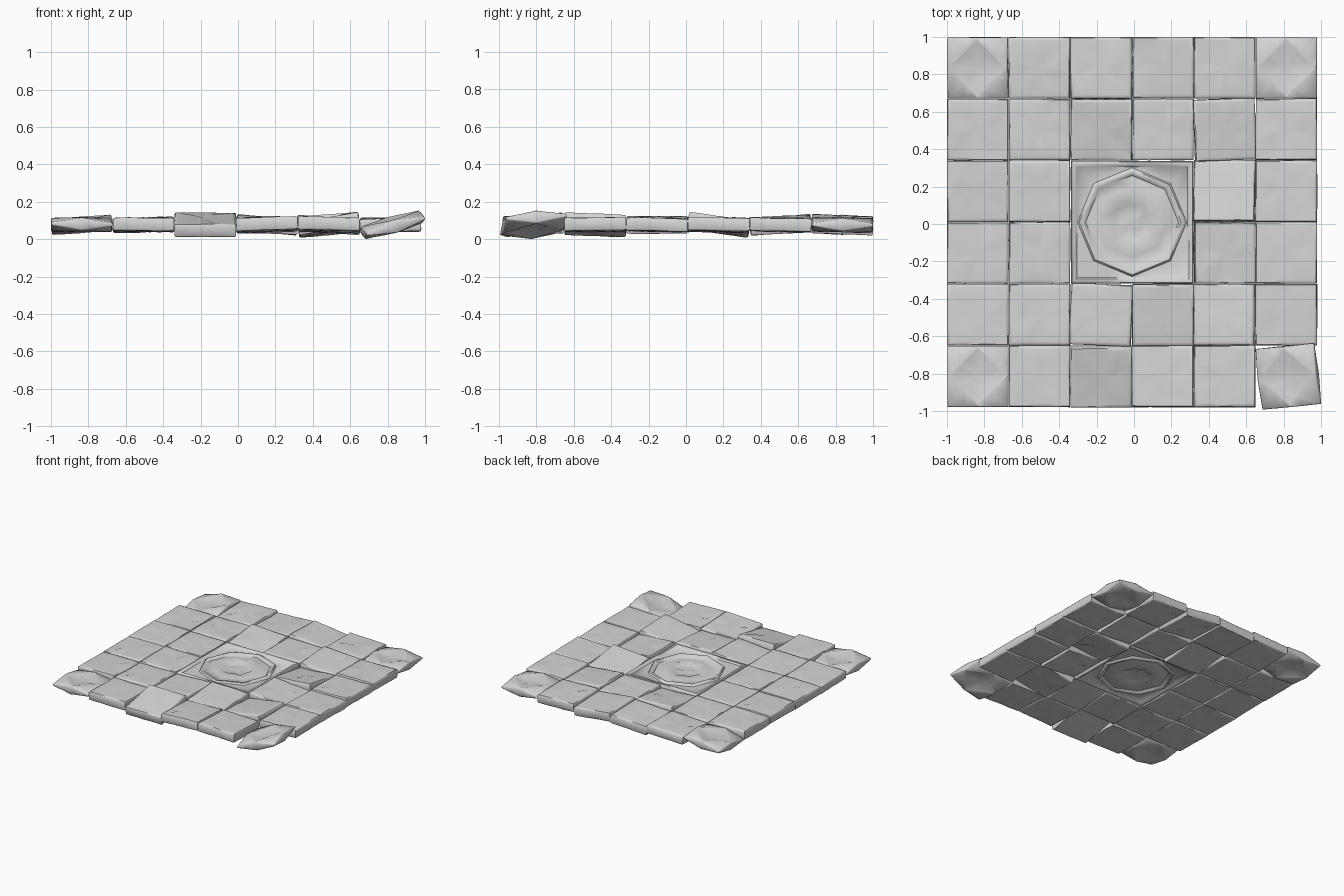
import bpy, bmesh, math, random

random.seed(7)
if "Cube" in bpy.data.objects:
    bpy.data.objects.remove(bpy.data.objects["Cube"], do_unlink=True)

GREY = (0.66, 0.66, 0.66, 1)
stone = bpy.data.materials.new("grey stone")
stone.use_nodes = True
stone.diffuse_color = GREY
stone.node_tree.nodes["Principled BSDF"].inputs["Base Color"].default_value = GREY

PITCH, MID, SEGS = 0.33, 0.085, 16


def ring(shape, r):
    """Sixteen points around a square, diamond or octagon."""
    pts = []
    for k in range(SEGS):
        a = math.tau * k / SEGS
        c, s = math.cos(a), math.sin(a)
        if shape == "square":
            d = r / max(abs(c), abs(s))
        elif shape == "diamond":
            d = r / (abs(c) + abs(s))
        else:
            d = r if k % 2 == 0 else r * math.cos(math.pi / 8)
        pts.append((d * c, d * s))
    return pts


def slab(name, profile, centre_z, place, tilt, chamfer=0.0):
    """Stone slab from concentric rings, carved alike on top and underside.
    Each profile entry is shape, radius, height above the middle, roughness.
    A chamfer slopes the four corners down towards the waist."""
    bm = bmesh.new()
    rows = []
    for side in (1, -1):
        loops = []
        for shape, r, z, rough in profile:
            j = lambda: random.uniform(-rough, rough)
            loop = []
            for x, y in ring(shape, r):
                h = z - chamfer * max(0, abs(x) + abs(y) - 0.16)
                loop.append(bm.verts.new((x + j() * 0.5, y + j() * 0.5, side * h + j())))
            loops.append(loop)
        rows.append((loops, bm.verts.new((0, 0, side * centre_z))))
    (top, top_mid), (low, low_mid) = rows
    stack = [[top_mid]] + top[::-1] + low + [[low_mid]]
    for a, b in zip(stack, stack[1:]):
        for k in range(SEGS):
            n = (k + 1) % SEGS
            if len(a) == 1:
                bm.faces.new((a[0], b[k], b[n]))
            elif len(b) == 1:
                bm.faces.new((a[k], b[0], a[n]))
            else:
                bm.faces.new((a[k], b[k], b[n], a[n]))
    bmesh.ops.recalc_face_normals(bm, faces=bm.faces)
    mesh = bpy.data.meshes.new(name)
    bm.to_mesh(mesh)
    bm.free()
    mesh.materials.append(stone)
    ob = bpy.data.objects.new(name, mesh)
    bpy.context.collection.objects.link(ob)
    ob.location = place
    ob.rotation_euler = tilt
    bpy.ops.object.select_all(action="DESELECT")
    ob.select_set(True)
    bpy.context.view_layer.objects.active = ob
    bpy.ops.object.shade_smooth_by_angle(angle=math.radians(50))


# Plain paving: a thin softened edge around a slightly worn face
plain = [("square", 0.164, 0.027, 0.001), ("square", 0.159, 0.034, 0.002),
         ("square", 0.145, 0.035, 0.002), ("square", 0.08, 0.035, 0.006)]
# Corner paving: chamfered corners around a shallow diamond dish
carved = [("square", 0.163, 0.029, 0.001), ("square", 0.158, 0.034, 0.001),
          ("diamond", 0.157, 0.035, 0.001), ("diamond", 0.148, 0.034, 0.001),
          ("diamond", 0.08, 0.022, 0.004)]

# Slabs that have visibly shifted: (row, column) from the back left corner
shifted = {
    (0, 0): (0.06, -0.12, 0), (0, 1): (0.02, -0.04, 0), (0, 2): (-0.02, -0.05, 0),
    (0, 3): (-0.04, 0.11, 0), (1, 2): (0.11, 0.05, 0), (1, 4): (0.05, 0.08, 0.04),
    (2, 4): (-0.14, -0.08, 0), (3, 4): (0, 0.08, 0), (4, 2): (0, -0.06, -0.04),
    (4, 3): (0.08, 0.03, 0), (4, 4): (-0.04, -0.17, 0), (5, 2): (0.2, 0, 0),
    (5, 5): (0.05, -0.27, 0.1),
}
for row in range(6):
    for col in range(6):
        if row in (2, 3) and col in (2, 3):
            continue
        sway = 0.06 if col in (2, 3, 4) else 0.025
        wobble = lambda: random.uniform(-sway, sway)
        tilt = shifted.get((row, col)) or (wobble(), wobble(), 0)
        x, y = (col - 2.5) * PITCH - 0.01, (2.5 - row) * PITCH + 0.01
        if (row, col) == (5, 5):
            x += 0.01
        if row in (0, 5) and col in (0, 5):
            slab(f"corner_slab_{row}_{col}", carved, 0.022, (x, y, MID), tilt, 0.16)
        else:
            slab(f"paving_slab_{row}_{col}", plain, 0.035, (x, y, MID), tilt)

# Large central slab: framed border, octagonal grooves and a worn relief
medallion = [
    ("square", 0.327, 0.028, 0.001), ("square", 0.322, 0.035, 0.001),
    ("square", 0.305, 0.035, 0.001), ("square", 0.295, 0.023, 0.001),
    ("octagon", 0.292, 0.023, 0.001), ("octagon", 0.282, 0.036, 0.002),
    ("octagon", 0.262, 0.036, 0.002), ("octagon", 0.248, 0.022, 0.002),
    ("octagon", 0.19, 0.028, 0.006), ("octagon", 0.13, 0.036, 0.006),
    ("octagon", 0.1, 0.022, 0.006), ("octagon", 0.05, 0.022, 0.005),
]
slab("central_medallion_slab", medallion, 0.024, (-0.01, 0.01, MID), (0, 0, 0))

# Settle the whole floor on the ground
bpy.context.view_layer.update()
slabs = [o for o in bpy.data.objects if "slab" in o.name]
lowest = min((o.matrix_world @ v.co).z for o in slabs for v in o.data.vertices)
for o in slabs:
    o.location.z -= lowest
